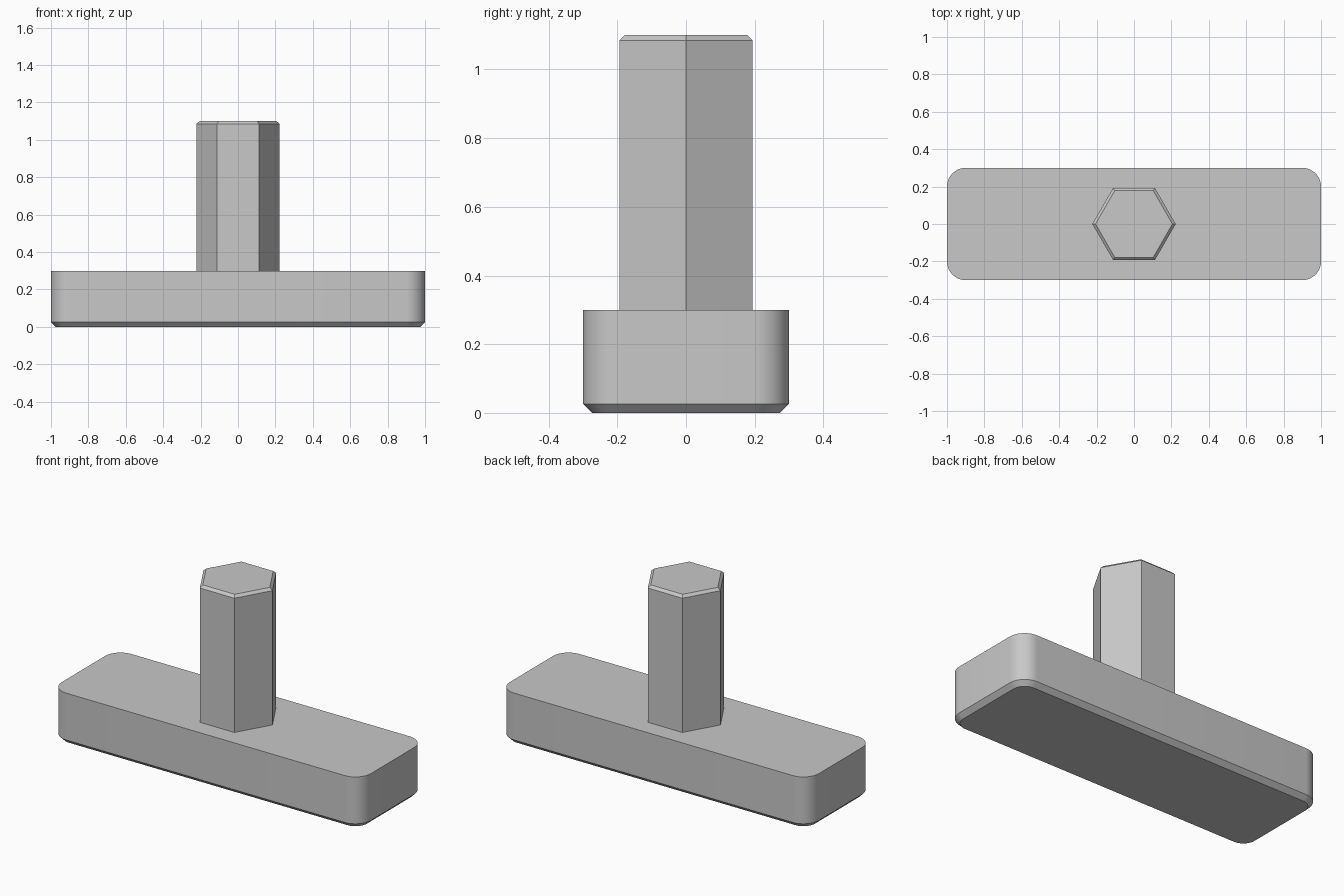
import bpy
import bmesh
from math import cos, sin, pi, radians

cube = bpy.data.objects.get("Cube")
if cube:
    bpy.data.objects.remove(cube, do_unlink=True)

grey = bpy.data.materials.new("plain grey")
grey.use_nodes = True
colour = (0.58, 0.58, 0.58, 1)
grey.diffuse_color = colour
grey.node_tree.nodes["Principled BSDF"].inputs["Base Color"].default_value = colour


def rounded_rectangle(half_x, half_y, radius, steps=12):
    """Outline of a rectangle with four arc corners, counter-clockwise."""
    points = []
    for quarter, (sx, sy) in enumerate([(1, 1), (-1, 1), (-1, -1), (1, -1)]):
        for i in range(steps + 1):
            a = (quarter + i / steps) * pi / 2
            points.append((sx * (half_x - radius) + radius * cos(a),
                           sy * (half_y - radius) + radius * sin(a)))
    return points


def hexagon(radius):
    return [(radius * cos(i * pi / 3), radius * sin(i * pi / 3)) for i in range(6)]


def stacked_solid(name, layers):
    """Closed solid through matching outlines, each given with its height."""
    bm = bmesh.new()
    rings = [[bm.verts.new((x, y, z)) for x, y in outline] for outline, z in layers]
    count = len(rings[0])
    bm.faces.new(rings[0][::-1])
    bm.faces.new(rings[-1])
    for low, high in zip(rings, rings[1:]):
        for i in range(count):
            j = (i + 1) % count
            bm.faces.new((low[i], low[j], high[j], high[i]))
    mesh = bpy.data.meshes.new(name)
    bm.to_mesh(mesh)
    bm.free()
    mesh.materials.append(grey)
    obj = bpy.data.objects.new(name, mesh)
    bpy.context.collection.objects.link(obj)
    bpy.ops.object.select_all(action='DESELECT')
    obj.select_set(True)
    bpy.context.view_layer.objects.active = obj
    bpy.ops.object.shade_smooth_by_angle(angle=radians(25))
    return obj


# Base block: rounded corners, chamfered bottom edge
half_x, half_y, corner, chamfer, base_top = 1.0, 0.3, 0.1, 0.026, 0.3
stacked_solid("base_block", [
    (rounded_rectangle(half_x - chamfer, half_y - chamfer, corner - chamfer), 0),
    (rounded_rectangle(half_x, half_y, corner), chamfer),
    (rounded_rectangle(half_x, half_y, corner), base_top),
])

# Hexagonal post: chamfered top edge
post_radius, post_top, bevel = 0.223, 1.1, 0.015
stacked_solid("hex_post", [
    (hexagon(post_radius), base_top),
    (hexagon(post_radius), post_top - bevel),
    (hexagon(post_radius - bevel / cos(pi / 6)), post_top),
])
